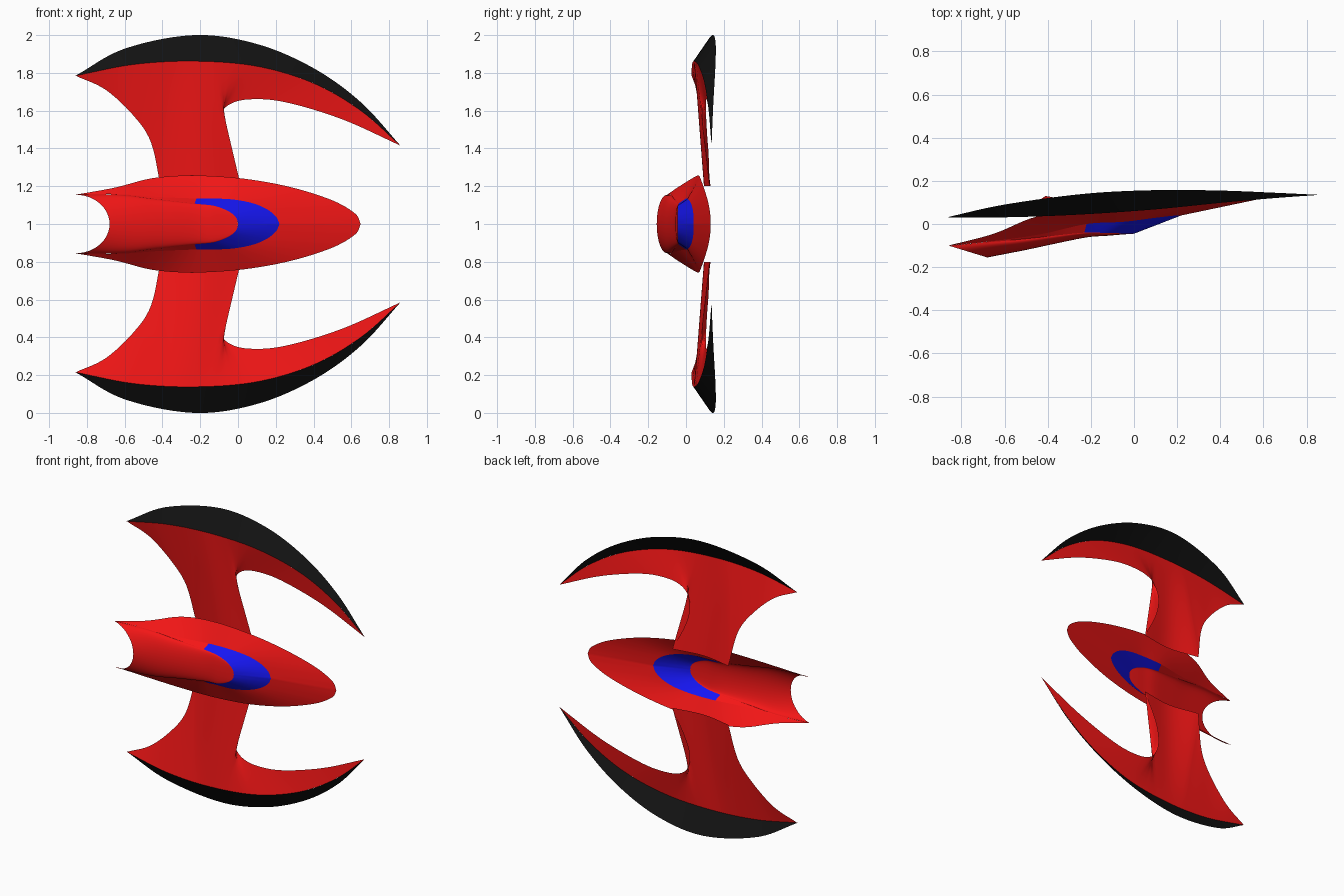
import bpy, bmesh, math
from mathutils import Vector

if "Cube" in bpy.data.objects:
    bpy.data.objects.remove(bpy.data.objects["Cube"])


def material(name, colour):
    m = bpy.data.materials.new(name)
    m.diffuse_color = (*colour, 1)
    m.use_nodes = True
    m.node_tree.nodes["Principled BSDF"].inputs["Base Color"].default_value = m.diffuse_color
    return m


RED = material("red", (0.9, 0.008, 0.008))
BLACK = material("black", (0.006, 0.006, 0.006))
BLUE = material("blue", (0.008, 0.008, 0.9))
N = 6   # samples per control span


def spline(pts, n=N):
    """Smooth curve through the control points."""
    p = [Vector(q) for q in pts]
    p = [2 * p[0] - p[1]] + p + [2 * p[-1] - p[-2]]
    out = []
    for i in range(1, len(p) - 2):
        a, b, c, d = p[i - 1:i + 3]
        for k in range(n):
            t = k / n
            out.append(0.5 * (2 * b + (c - a) * t + (2 * a - 5 * b + 4 * c - d) * t * t
                              + (3 * b - a - 3 * c + d) * t ** 3))
    return out + [p[-2]]


def at(x, curve):
    """Point of a sampled curve (rising in x) at a given x."""
    for a, b in zip(curve, curve[1:]):
        if x <= b.x + 1e-6:
            return a.lerp(b, (x - a.x) / (b.x - a.x))
    return curve[-1].copy()


def straight(a, b, v):
    return a.lerp(b, v)


def arched(a, b, v):
    """Quarter ellipse from the rail a round to the centre line b."""
    s, c = math.sin((1 - v) * math.pi / 2), 1 - math.cos((1 - v) * math.pi / 2)
    return Vector((b.x + (a.x - b.x) * c, b.y + (a.y - b.y) * c, a.z * s))


def sheet(name, rail_a, rail_b, mat, blend=straight, rows=8):
    """Skin between two rails, mirrored about z = 1."""
    bm = bmesh.new()
    grid = [[bm.verts.new(blend(a, b, j / rows)) for j in range(rows + 1)]
            for a, b in zip(rail_a, rail_b)]
    for r0, r1 in zip(grid, grid[1:]):
        for j in range(rows):
            bm.faces.new((r0[j], r0[j + 1], r1[j + 1], r1[j]))
    bmesh.ops.remove_doubles(bm, verts=bm.verts, dist=0.0005)
    bm.normal_update()
    if sum(f.normal.y * f.calc_area() for f in bm.faces) > 0:
        bmesh.ops.reverse_faces(bm, faces=bm.faces)
    me = bpy.data.meshes.new(name)
    bm.to_mesh(me)
    bm.free()
    me.materials.append(mat)
    ob = bpy.data.objects.new(name, me)
    bpy.context.collection.objects.link(ob)
    ob.location.z = 1
    mod = ob.modifiers.new("mirror", 'MIRROR')
    mod.use_axis = (False, False, True)
    mod.merge_threshold = 0.0005
    bpy.ops.object.select_all(action='DESELECT')
    bpy.context.view_layer.objects.active = ob
    ob.select_set(True)
    bpy.ops.object.shade_smooth_by_angle(angle=math.radians(35))


# Hull rails from nose to tail: (x, y, height above the middle)
rim = spline([(.65, .13, 0), (.62, .128, .055), (.5, .115, .125), (.28, .093, .195),
              (.03, .077, .24), (-.23, .065, .257), (-.45, .035, .243),
              (-.65, -.045, .193), (-.86, -.1, .155)])
crease = spline([(.22, .04, 0), (.2, .04, .04), (.15, .035, .08), (.07, .025, .112),
                 (-.05, .01, .132), (-.22, 0, .135), (-.42, -.045, .143),
                 (-.62, -.075, .157), (-.86, -.1, .155)])
inner = spline([(0, -.045, 0), (-.005, -.045, .025), (-.025, -.045, .05), (-.065, -.043, .075),
                (-.13, -.042, .097), (-.23, -.04, .108), (-.42, -.06, .13),
                (-.62, -.08, .154), (-.86, -.1, .155)])
middle = spline([(0, -.045, 0), (-.01, -.046, 0), (-.03, -.047, 0), (-.07, -.05, 0),
                 (-.13, -.055, 0), (-.22, -.062, 0), (-.36, -.09, 0),
                 (-.5, -.12, 0), (-.68, -.155, 0)])
cut = 5 * N
sheet("hull_side", rim, crease, RED)
sheet("cockpit_window", crease[:cut + 1], inner[:cut + 1], BLUE)
sheet("tail_shoulder", crease[cut:], inner[cut:], RED)
sheet("tail_channel", inner, middle, RED, arched, 12)

# Wing: outer edge, ridge, and inner outline (trailing edge, root, leading edge)
outer_curve = spline([(-.86, .033, .785), (-.6, .09, .928), (-.23, .14, 1), (.1, .157, .953),
                      (.4, .155, .825), (.65, .145, .645), (.86, .135, .415)], 16)
ridge_curve = spline([(-.86, .03, .785), (-.55, .032, .845), (-.23, .045, .862), (.1, .068, .835),
                      (.4, .098, .745), (.65, .12, .6), (.86, .135, .415)], 16)
xs = [-.86 + 1.72 * i / 60 for i in range(61)]
sheet("wing_edge", [at(x, outer_curve) for x in xs], [at(x, ridge_curve) for x in xs], BLACK)

wing_parts = [   # inner outline points and the ridge x each one joins
    ([(-.86, .03, .785), (-.7, .055, .71), (-.55, .078, .57), (-.46, .1, .43), (-.41, .13, .2)],
     [-.86, -.72, -.58, -.46, -.36]),
    ([(-.41, .13, .2), (-.2, .095, .2), (.015, .125, .2)],
     [-.36, -.25, -.14]),
    ([(.015, .125, .2), (-.07, .12, .36), (-.105, .112, .47), (-.1, .107, .56), (-.05, .105, .63),
      (.06, .106, .66), (.25, .113, .645), (.55, .127, .555), (.86, .135, .415)],
     [-.14, -.08, -.03, .02, .08, .18, .35, .6, .86]),
]
outline, ridge = [], []
for pts, joins in wing_parts:
    outline += spline(pts)[bool(outline):]
    ridge += [at(v.x, ridge_curve) for v in spline([(x, 0, 0) for x in joins])][bool(ridge):]
sheet("wing", ridge, outline, RED, rows=12)
